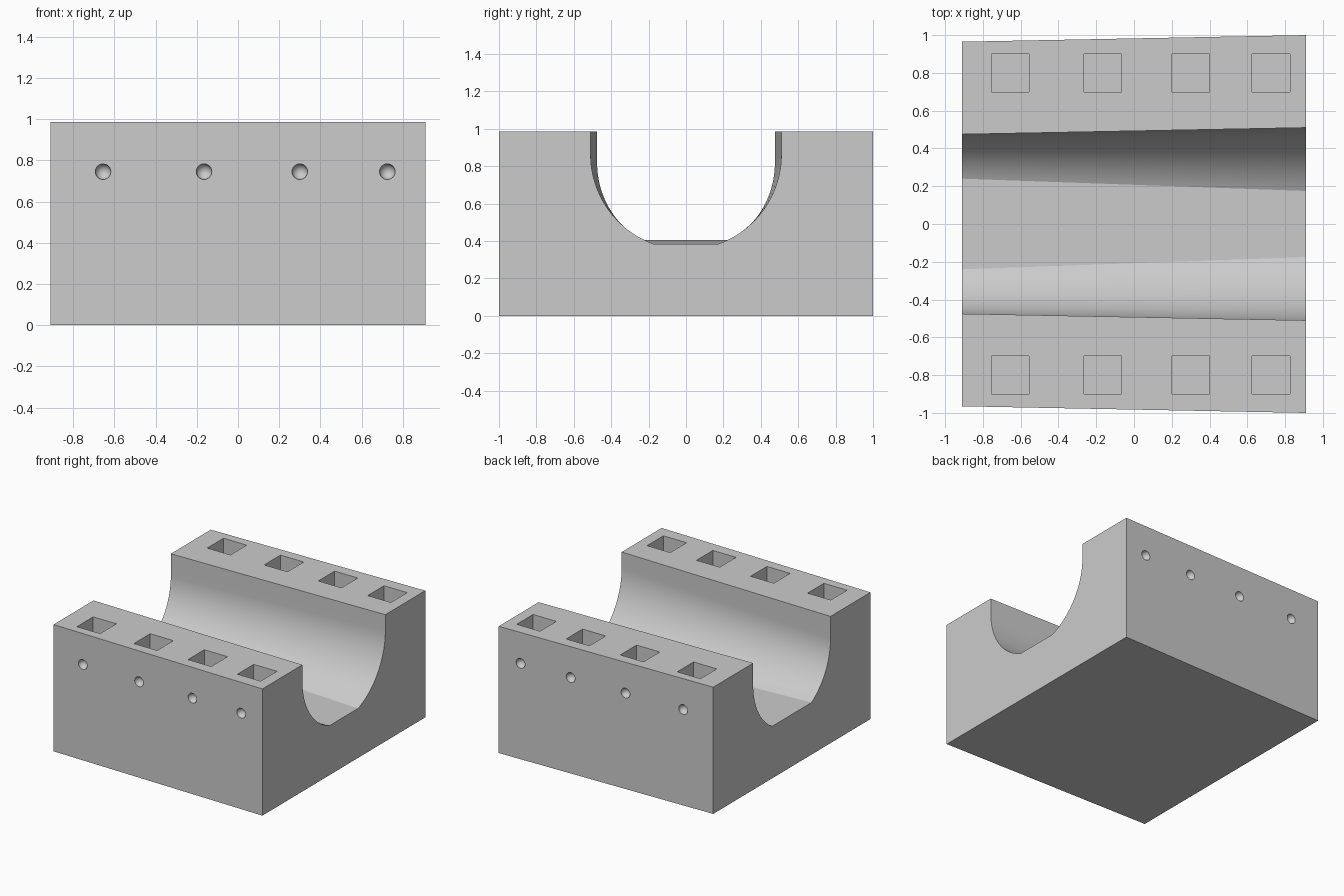
import bpy, bmesh, math
from mathutils import Matrix

cube = bpy.data.objects.get("Cube")
if cube:
    bpy.data.objects.remove(cube, do_unlink=True)

HALF_X, HEIGHT = 0.91, 0.985
ARC_STEPS = 28
STATIONS = (-0.655, -0.165, 0.30, 0.725)

grey = bpy.data.materials.new("plain grey")
grey.use_nodes = True
grey.diffuse_color = (0.6, 0.6, 0.6, 1)
grey.node_tree.nodes["Principled BSDF"].inputs["Base Color"].default_value = (0.6, 0.6, 0.6, 1)


def add_object(name, bm):
    bmesh.ops.recalc_face_normals(bm, faces=bm.faces)
    mesh = bpy.data.meshes.new(name)
    bm.to_mesh(mesh)
    bm.free()
    mesh.materials.append(grey)
    obj = bpy.data.objects.new(name, mesh)
    bpy.context.collection.objects.link(obj)
    return obj


def end_profile(half_width, radius, floor_half, floor_z):
    """Cross-section with a round, flat-bottomed channel."""
    centre_z = floor_z + math.sqrt(radius ** 2 - floor_half ** 2)
    end_angle = math.acos(floor_half / radius)
    half = [(half_width, 0), (half_width, HEIGHT), (radius, HEIGHT)]
    for i in range(ARC_STEPS + 1):
        a = end_angle * i / ARC_STEPS
        half.append((radius * math.cos(a), centre_z - radius * math.sin(a)))
    return half + [(-y, z) for y, z in reversed(half)]


# Tapered block, lofted between its two ends
bm = bmesh.new()
rings = []
for x, profile in ((-HALF_X, end_profile(0.965, 0.475, 0.24, 0.405)),
                   (HALF_X, end_profile(1.0, 0.51, 0.175, 0.385))):
    rings.append([bm.verts.new((x, y, z)) for y, z in profile])
for ring in rings:
    bm.faces.new(ring)
count = len(rings[0])
for i in range(count):
    j = (i + 1) % count
    bm.faces.new((rings[0][i], rings[0][j], rings[1][j], rings[1][i]))
block = add_object("channel_block", bm)

# Square pockets in the top and round dimples in the outer sides
bm = bmesh.new()
for side in (-1, 1):
    for x in STATIONS:
        bmesh.ops.create_cube(bm, size=1, matrix=Matrix.Translation((x, side * 0.8, HEIGHT - 0.1))
                              @ Matrix.Diagonal((0.2, 0.2, 0.4, 1)))
        edge = 0.9825 + 0.0175 * x / HALF_X
        bmesh.ops.create_uvsphere(bm, u_segments=24, v_segments=12, radius=0.038,
                                  matrix=Matrix.Translation((x, side * edge, 0.745)))
cutter = add_object("pocket_cutter", bm)
cutter.hide_render = True

bpy.context.view_layer.objects.active = block
block.select_set(True)
cut = block.modifiers.new("pockets", "BOOLEAN")
cut.operation, cut.solver, cut.object = "DIFFERENCE", "EXACT", cutter
bpy.ops.object.modifier_apply(modifier=cut.name)
bpy.data.objects.remove(cutter, do_unlink=True)

# Smooth channel and dimples, crisp block edges
bpy.ops.object.shade_smooth_by_angle(angle=math.radians(18))
